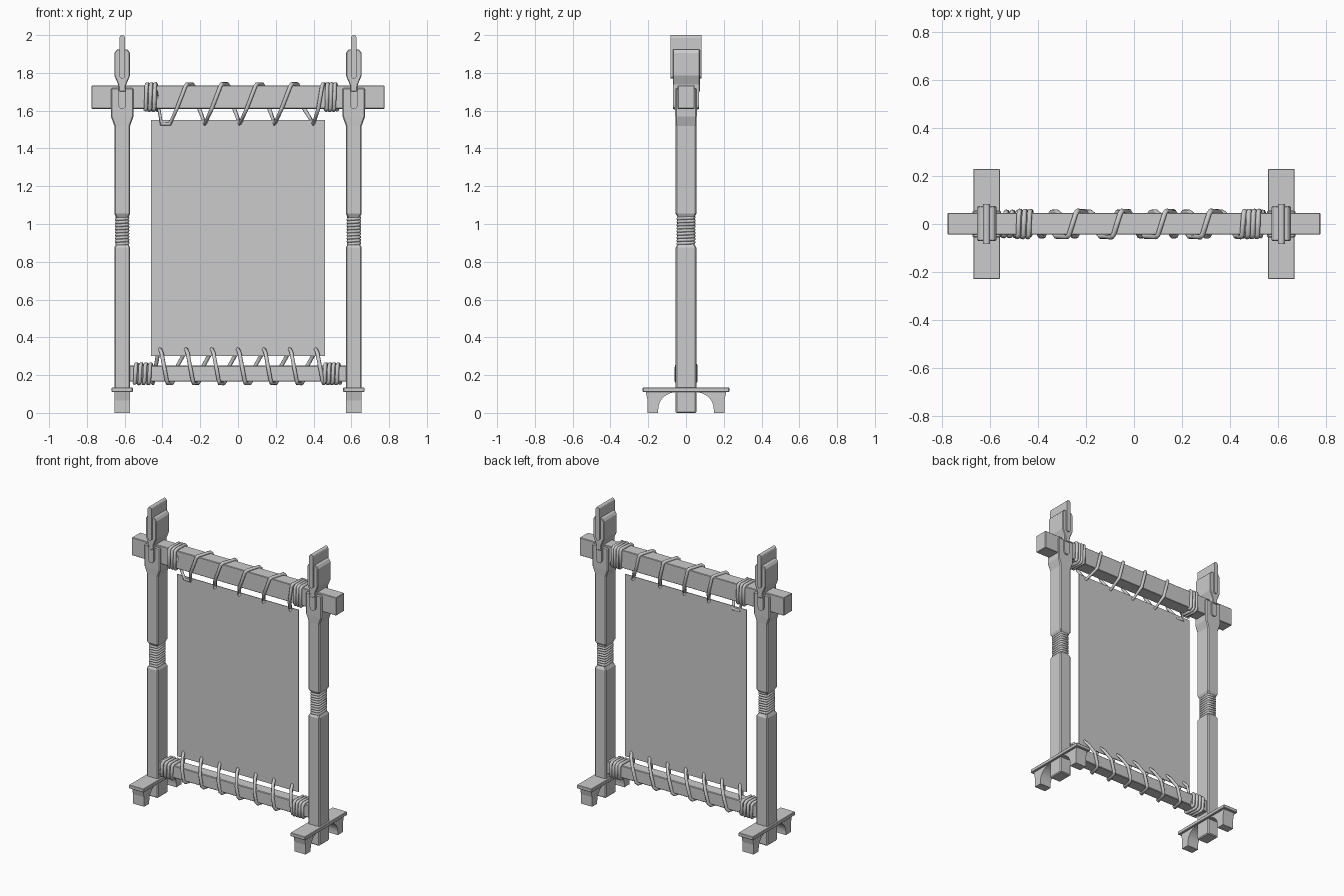
import bpy, bmesh, math
from mathutils import Vector

if "Cube" in bpy.data.objects:
    bpy.data.objects.remove(bpy.data.objects["Cube"])

PX = 0.613  # post centre distance


def finish(bm, name, bevel=0.0):
    bmesh.ops.recalc_face_normals(bm, faces=bm.faces)
    me = bpy.data.meshes.new(name)
    bm.to_mesh(me)
    bm.free()
    ob = bpy.data.objects.new(name, me)
    bpy.context.collection.objects.link(ob)
    if bevel:
        m = ob.modifiers.new("bevel", 'BEVEL')
        m.width, m.segments, m.limit_method = bevel, 1, 'ANGLE'
        m.angle_limit = math.radians(50)
    return ob


def box(name, x, y, z, bevel=0.0):
    bm = bmesh.new()
    bmesh.ops.create_cube(bm, size=1)
    for v in bm.verts:
        v.co = Vector([(r[0] + r[1]) / 2 + c * (r[1] - r[0]) for r, c in zip((x, y, z), v.co)])
    return finish(bm, name, bevel)


def loft(name, cx, sections, bevel=0.0):
    """Stack of rectangles (z, half x, half y)."""
    bm = bmesh.new()
    rings = [[bm.verts.new((cx + a * hx, b * hy, z)) for a, b in ((-1, -1), (1, -1), (1, 1), (-1, 1))]
             for z, hx, hy in sections]
    for lo, hi in zip(rings, rings[1:]):
        for i in range(4):
            bm.faces.new((lo[i], lo[(i + 1) % 4], hi[(i + 1) % 4], hi[i]))
    bm.faces.new(rings[0])
    bm.faces.new(rings[-1])
    return finish(bm, name, bevel)


def prism(name, pts, axis, lo, hi, bevel=0.0):
    """Outline in (x,z) or (y,z) extruded along the given axis ('y' or 'x')."""
    bm = bmesh.new()
    place = (lambda p, d: (p[0], d, p[1])) if axis == 'y' else (lambda p, d: (d, p[0], p[1]))
    f = bm.faces.new([bm.verts.new(place(p, lo)) for p in pts])
    ext = bmesh.ops.extrude_face_region(bm, geom=[f])['geom']
    off = Vector((0, hi - lo, 0) if axis == 'y' else (hi - lo, 0, 0))
    bmesh.ops.translate(bm, vec=off, verts=[e for e in ext if isinstance(e, bmesh.types.BMVert)])
    return finish(bm, name, bevel)


def capsule(cx, r, z0, z1, n=6):
    """Upright slot outline with rounded ends."""
    top = [(cx + r * math.cos(math.pi * i / n), z1 - r + r * math.sin(math.pi * i / n)) for i in range(n + 1)]
    bot = [(cx - r * math.cos(math.pi * i / n), z0 + r - r * math.sin(math.pi * i / n)) for i in range(n + 1)]
    return top + bot


def rope(name, pts, r):
    cu = bpy.data.curves.new(name, 'CURVE')
    cu.dimensions = '3D'
    cu.bevel_depth, cu.bevel_resolution, cu.use_fill_caps = r, 2, True
    sp = cu.splines.new('POLY')
    sp.points.add(len(pts) - 1)
    for p, q in zip(sp.points, pts):
        p.co = (*q, 1)
    sp.use_smooth = True
    ob = bpy.data.objects.new(name, cu)
    bpy.context.collection.objects.link(ob)


def coil(x0, turns, pitch, zc, hy, hz):
    """Rope turns hugging a rectangular beam, with cut corners."""
    c = 0.012
    loop = [(-hy + c, -hz), (-hy, -hz + c), (-hy, hz - c), (-hy + c, hz),
            (hy - c, hz), (hy, hz - c), (hy, -hz + c), (hy - c, -hz)]
    return [(x0 + pitch * (t + i / 8), y, zc + z) for t in range(turns) for i, (y, z) in enumerate(loop)]


for s, side in ((-1, "left"), (1, "right")):
    cx = s * PX
    # post with narrowed grip and flared top
    loft(side + "_post", cx, [
        (0, .042, .055), (.875, .042, .055), (.895, .032, .044), (1.035, .032, .044),
        (1.055, .042, .055), (1.52, .042, .055), (1.57, .06, .057), (1.72, .06, .057)], .006)
    # cord wound around the grip
    hx, hy, c, turns = .030, .042, .008, 9
    sq = [(-hx, -hy + c), (-hx + c, -hy), (hx - c, -hy), (hx, -hy + c),
          (hx, hy - c), (hx - c, hy), (-hx + c, hy), (-hx, hy - c)]
    rope(side + "_post_cord", [(cx + x, y, .892 + .0165 * (t + i / 8))
                               for t in range(turns) for i, (x, y) in enumerate(sq)], .0085)
    # finial: wide body, tall fin and lower tongue
    half = [(.018, 1.70), (.02, 1.735), (.041, 1.785), (.041, 1.905), (.028, 1.925)]
    prism(side + "_finial", [(cx + x, z) for x, z in half] + [(cx - x, z) for x, z in reversed(half)],
          'y', -.07, .074, .004)
    prism(side + "_finial_fin", capsule(cx, .0145, 1.77, 2.0), 'y', -.083, .083)
    prism(side + "_finial_tongue", capsule(cx, .021, 1.61, 1.76), 'y', -.068, .068)
    # foot: top plate and two arched legs
    box(side + "_foot_plate", (cx - .056, cx + .056), (-.229, .229), (.11, .134), .003)
    for d in (-1, 1):
        arc = [(d * (.05 + .097 * math.sin(a)), .11 - .09 * (1 - math.cos(a)))
               for a in [math.radians(90 * i / 8) for i in range(9)]]
        prism(f"{side}_foot_leg_{'front' if d < 0 else 'back'}",
              arc + [(d * .147, 0), (d * .203, 0), (d * .203, .065), (d * .213, .11)],
              'x', cx - .042, cx + .042)

# beams and stretched panel
box("top_beam", (-.776, .776), (-.044, .046), (1.61, 1.733), .003)
box("bottom_beam", (-.58, .58), (-.04, .04), (.165, .25), .004)
box("panel", (-.46, .46), (-.002, .002), (.30, 1.55))

# top lacing: tight end coils and loops through the panel edge
top = coil(-.49, 3, .022, 1.672, .054, .069)
top += [(-.435, -.052, 1.70), (-.405, 0, 1.53), (-.385, .054, 1.61), (-.38, .054, 1.725), (-.375, 0, 1.742),
        (-.37, -.052, 1.73)][:2]
for k in range(4):
    x = -.36 + .185 * k
    top += [(x, 0, 1.53), (x + .036, -.052, 1.61), (x + .082, -.054, 1.73), (x + .09, -.045, 1.741),
            (x + .118, .045, 1.741), (x + .125, .054, 1.73), (x + .155, .052, 1.61)]
top += [(.40, 0, 1.53), (.425, -.052, 1.61), (.445, -.054, 1.73), (.45, -.045, 1.741),
        (.457, .045, 1.741), (.46, .054, 1.73), (.463, .054, 1.61)]
top += coil(.467, 3, .02, 1.672, .054, .069)
rope("top_lacing", top, .0105)

# bottom lacing, same idea
low = coil(-.548, 4, .025, .207, .05, .051)
for k in range(7):
    x = -.412 + .1375 * k
    low += [(x - .012, .022, .31), (x, 0, .338), (x + .008, -.025, .315), (x + .022, -.05, .24),
            (x + .035, -.05, .17), (x + .04, -.038, .156)]
    if k < 6:
        low += [(x + .062, .038, .156), (x + .07, .05, .17), (x + .092, .05, .25)]
low += coil(.455, 4, .022, .207, .05, .051)
rope("bottom_lacing", low, .0105)
